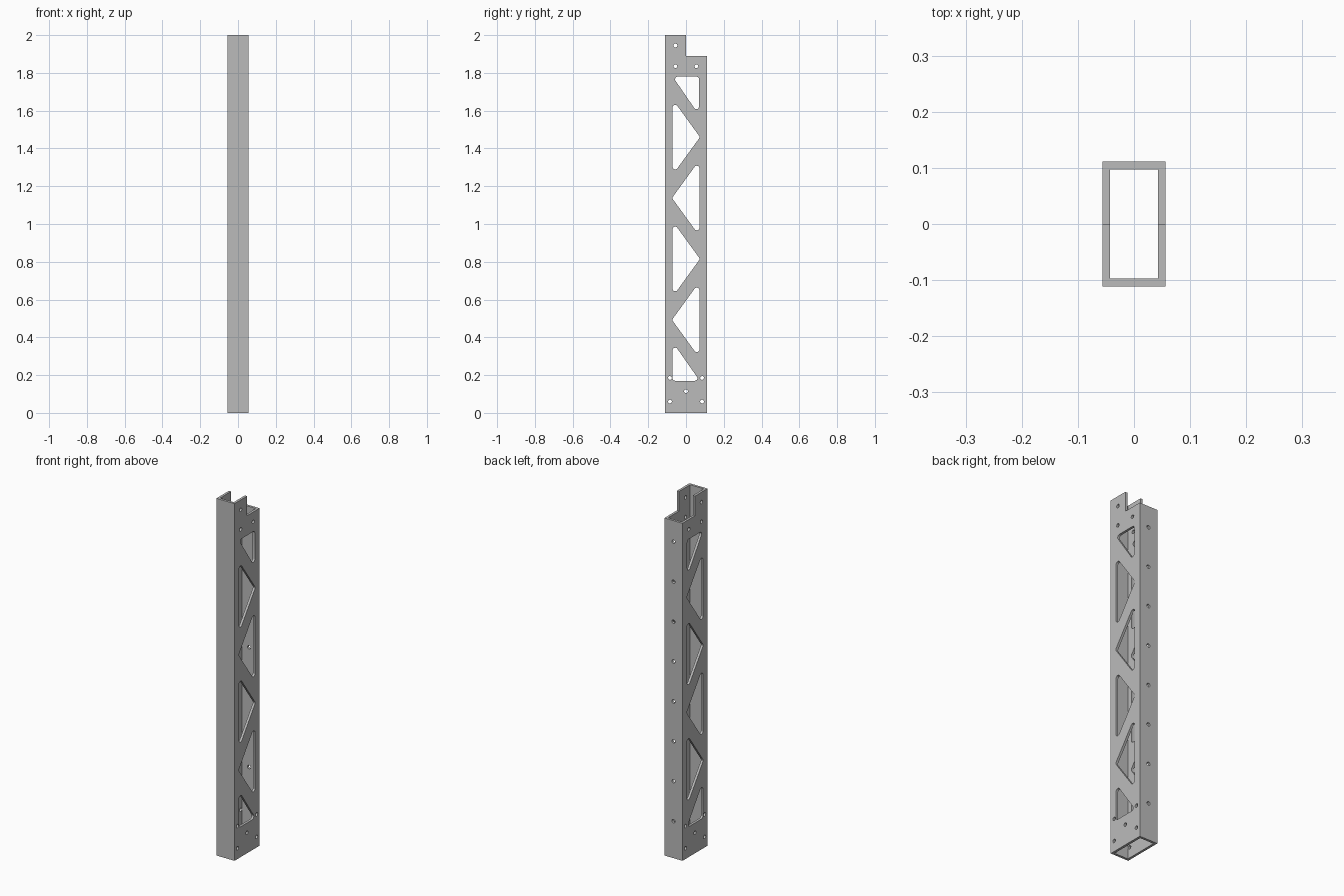
import bpy, bmesh, math
from mathutils import Vector

cube = bpy.data.objects.get("Cube")
if cube:
    bpy.data.objects.remove(cube, do_unlink=True)

HX, HY, WALL = 0.056, 0.111, 0.0135
TOP, STEP = 2.0, 1.89

metal = bpy.data.materials.new("grey metal")
metal.use_nodes = True
grey = (0.5, 0.5, 0.5, 1)
metal.diffuse_color = grey
metal.node_tree.nodes["Principled BSDF"].inputs["Base Color"].default_value = grey


def prism(bm, outline, start, depth):
    """Extrude a closed 3D outline along depth."""
    start, depth = Vector(start), Vector(depth)
    face = bm.faces.new([bm.verts.new(Vector(p) + start) for p in outline])
    new = bmesh.ops.extrude_face_region(bm, geom=[face])["geom"]
    bmesh.ops.translate(bm, vec=depth,
                        verts=[v for v in new if isinstance(v, bmesh.types.BMVert)])


def make(name, bm):
    bmesh.ops.recalc_face_normals(bm, faces=bm.faces)
    mesh = bpy.data.meshes.new(name)
    bm.to_mesh(mesh)
    bm.free()
    mesh.materials.append(metal)
    obj = bpy.data.objects.new(name, mesh)
    bpy.context.collection.objects.link(obj)
    return obj


def circle(r, n=20):
    return [(r * math.cos(2 * math.pi * i / n), r * math.sin(2 * math.pi * i / n))
            for i in range(n)]


def rounded_triangle(centres, r, steps=8):
    """Outline of a triangle (counter-clockwise corner centres) with round corners."""
    pts = []
    for i, (cy, cz) in enumerate(centres):
        py, pz = centres[i - 1]
        ny, nz = centres[(i + 1) % 3]
        a0 = math.atan2(cz - pz, cy - py) - math.pi / 2
        a1 = math.atan2(nz - cz, ny - cy) - math.pi / 2
        turn = (a1 - a0) % (2 * math.pi)
        for s in range(steps + 1):
            a = a0 + turn * s / steps
            pts.append((0, cy + r * math.cos(a), cz + r * math.sin(a)))
    return pts


# Stepped tube body
bm = bmesh.new()
prism(bm, [(0, -HY, 0), (0, HY, 0), (0, HY, STEP), (0, 0, STEP), (0, 0, TOP), (0, -HY, TOP)],
      (-HX, 0, 0), (2 * HX, 0, 0))
tube = make("truss_tube", bm)

# Hollow core
bm = bmesh.new()
ix, iy = HX - WALL, HY - WALL
prism(bm, [(-ix, -iy, 0), (ix, -iy, 0), (ix, iy, 0), (-ix, iy, 0)],
      (0, 0, -0.1), (0, 0, TOP + 0.2))
core = make("core_cutter", bm)

# Triangular windows through both side walls
bm = bmesh.new()
R, E = 0.014, 0.057
windows = [[(-0.044, 1.766), (0.055, 1.622), (0.055, 1.766)],
           [(-E, 0.184), (0.046, 0.184), (-E, 0.331)]]
for i in range(4):
    z = 1.46 - 0.3225 * i
    s = 1 if i % 2 == 0 else -1
    windows.append([(s * -E, z + s * 0.157), (s * -E, z - s * 0.157), (s * E, z)])
for w in windows:
    prism(bm, rounded_triangle(w, R), (-0.2, 0, 0), (0.4, 0, 0))

# Bolt holes through both side walls
for y, z in [(-0.056, 1.945), (-0.056, 1.835), (0.055, 1.835), (-0.085, 0.185),
             (0.085, 0.185), (0, 0.115), (-0.085, 0.06), (0.085, 0.06)]:
    prism(bm, [(0, y + a, z + b) for a, b in circle(0.01)], (-0.2, 0, 0), (0.4, 0, 0))
side = make("side_cutter", bm)

# Row of holes through the back wall only
bm = bmesh.new()
for i in range(8):
    prism(bm, [(a, 0, 0.207 + 0.2235 * i + b) for a, b in circle(0.01)],
          (0, 0.05, 0), (0, 0.15, 0))
back = make("back_cutter", bm)

# Cut everything and drop the cutters
bpy.context.view_layer.objects.active = tube
for cutter in (core, side, back):
    cutter.hide_render = True
    mod = tube.modifiers.new(cutter.name, "BOOLEAN")
    mod.operation, mod.solver, mod.object = "DIFFERENCE", "EXACT", cutter
    bpy.ops.object.modifier_apply(modifier=mod.name)
    bpy.data.objects.remove(cutter, do_unlink=True)

bpy.ops.object.select_all(action="DESELECT")
tube.select_set(True)
bpy.ops.object.shade_smooth_by_angle(angle=math.radians(30))
